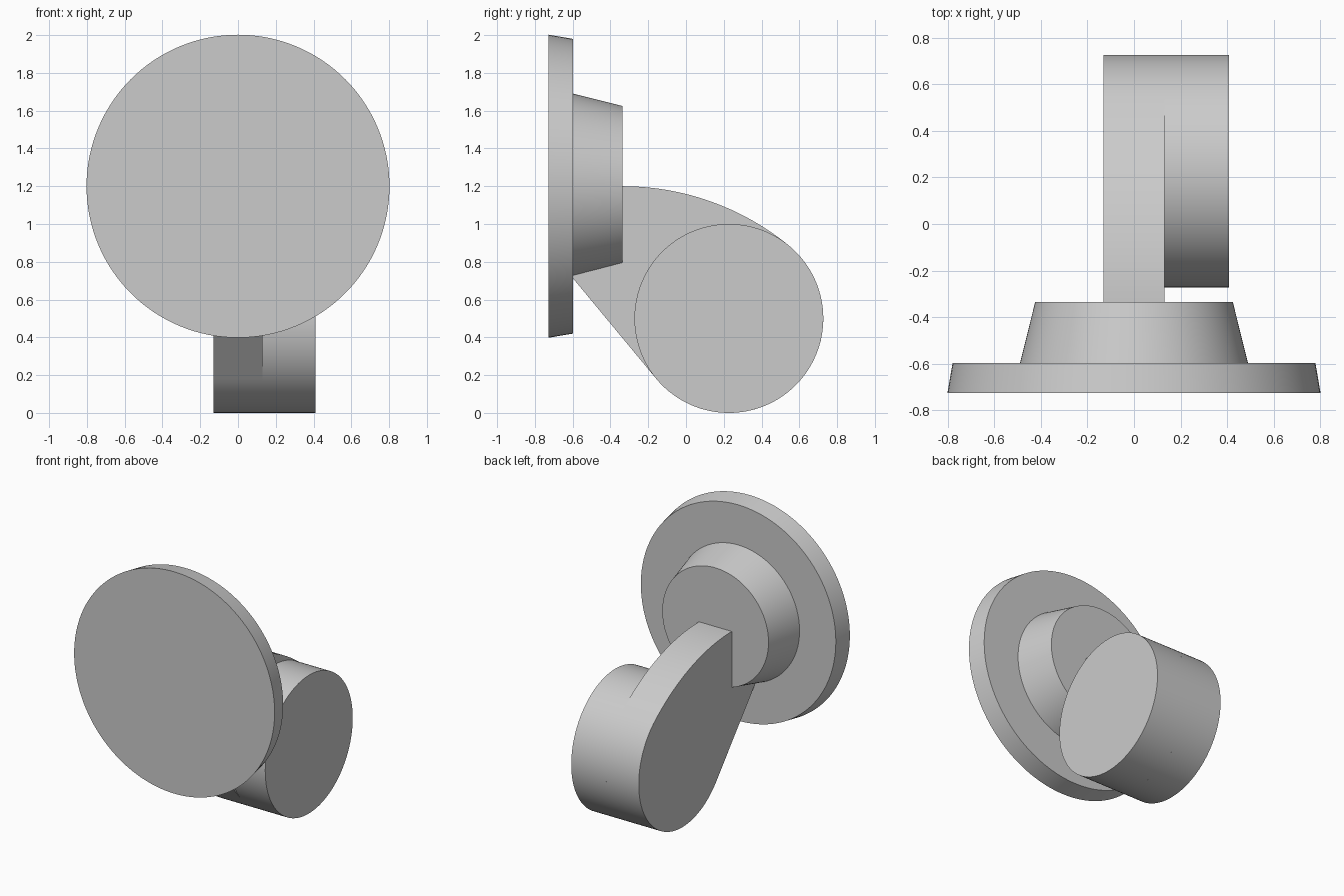
import bpy
import bmesh
from math import acos, atan2, cos, sin, hypot, pi, radians

if "Cube" in bpy.data.objects:
    bpy.data.objects.remove(bpy.data.objects["Cube"], do_unlink=True)

grey = bpy.data.materials.new("plain grey")
grey.use_nodes = True
COLOUR = (0.6, 0.6, 0.6, 1)
grey.diffuse_color = COLOUR
grey.node_tree.nodes["Principled BSDF"].inputs["Base Color"].default_value = COLOUR


def finish(obj):
    """Assign the colour and smooth the round walls only."""
    obj.data.materials.append(grey)
    bpy.ops.object.select_all(action="DESELECT")
    obj.select_set(True)
    bpy.context.view_layer.objects.active = obj
    bpy.ops.object.shade_smooth_by_angle(angle=radians(30))


def round_part(name, centre, rotation, r1, r2, depth):
    bpy.ops.mesh.primitive_cone_add(vertices=128, radius1=r1, radius2=r2, depth=depth,
                                    location=centre, rotation=rotation)
    obj = bpy.context.object
    obj.name = name
    finish(obj)


def arc(cy, cz, r, start, end, steps):
    angles = [start + (end - start) * i / steps for i in range(steps + 1)]
    return [(cy + r * cos(a), cz + r * sin(a)) for a in angles]


def side_plate(name, profile, x0, x1):
    """Extrude a (y, z) outline along x."""
    bm = bmesh.new()
    face = bm.faces.new([bm.verts.new((x0, y, z)) for y, z in profile])
    out = bmesh.ops.extrude_face_region(bm, geom=[face])
    moved = [v for v in out["geom"] if isinstance(v, bmesh.types.BMVert)]
    bmesh.ops.translate(bm, verts=moved, vec=(x1 - x0, 0, 0))
    bmesh.ops.recalc_face_normals(bm, faces=bm.faces)
    mesh = bpy.data.meshes.new(name)
    bm.to_mesh(mesh)
    bm.free()
    obj = bpy.data.objects.new(name, mesh)
    bpy.context.collection.objects.link(obj)
    finish(obj)


# Front disc and tapered hub, both facing forward
BACKWARD = (-pi / 2, 0, 0)
FRONT, DISC_BACK, HUB_BACK, DISC_Z = -0.727, -0.598, -0.336, 1.2
round_part("front_disc", (0, (FRONT + DISC_BACK) / 2, DISC_Z), BACKWARD,
           0.802, 0.78, DISC_BACK - FRONT)
round_part("tapered_hub", (0, (DISC_BACK + HUB_BACK) / 2, DISC_Z), BACKWARD,
           0.49, 0.425, HUB_BACK - DISC_BACK)

# Side drum
DRUM_Y, DRUM_Z, DRUM_R, ARM_X = 0.227, 0.5, 0.5, 0.131
DRUM_END = 0.409
round_part("side_drum", ((ARM_X + DRUM_END) / 2, DRUM_Y, DRUM_Z), (0, pi / 2, 0),
           DRUM_R, DRUM_R, DRUM_END - ARM_X)

# Arm: a curved top tangent to the drum, its round end, and a straight underside
dy, dz = DRUM_Y - HUB_BACK, DISC_Z - DRUM_Z
top_r = (dy * dy + dz * dz - DRUM_R ** 2) / (2 * (dz - DRUM_R))
top_z = DISC_Z - top_r
top_angle = atan2(DRUM_Z - top_z, dy)
foot = (DISC_BACK, 0.712)
fy, fz = foot[0] - DRUM_Y, foot[1] - DRUM_Z
low_angle = atan2(fz, fy) + acos(DRUM_R / hypot(fy, fz)) - 2 * pi
outline = [foot, (DISC_BACK, DISC_Z)]
outline += arc(HUB_BACK, top_z, top_r, pi / 2, top_angle, 24)
outline += arc(DRUM_Y, DRUM_Z, DRUM_R, top_angle, low_angle, 72)[1:]
side_plate("curved_arm", outline, -ARM_X, ARM_X)
